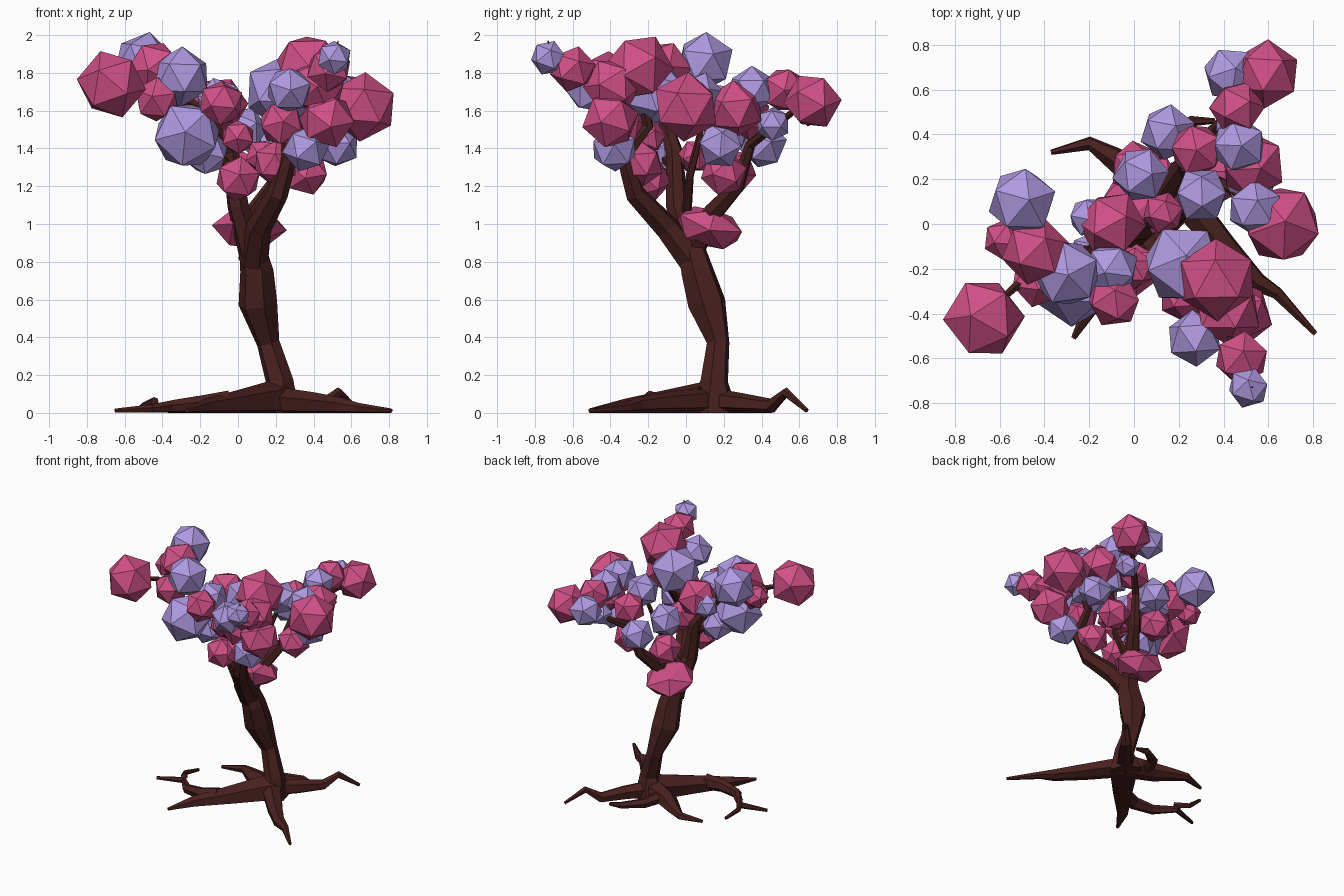
import bpy
import bmesh
import random
from math import cos, sin, tau
from mathutils import Euler, Vector

random.seed(7)

default_cube = bpy.data.objects.get("Cube")
if default_cube:
    bpy.data.objects.remove(default_cube, do_unlink=True)


def make_material(name, *rgb):
    material = bpy.data.materials.new(name)
    material.use_nodes = True
    colour = (*rgb, 1)
    material.diffuse_color = colour
    shader = next(n for n in material.node_tree.nodes if n.type == "BSDF_PRINCIPLED")
    shader.inputs["Base Color"].default_value = colour
    shader.inputs["Roughness"].default_value = 1
    return material


bark = make_material("dark_bark", .066, .015, .014)
pink = make_material("pink_leaves", .63, .08, .24)
lavender = make_material("lavender_leaves", .43, .32, .75)


def finish_object(name, bm, material):
    bmesh.ops.recalc_face_normals(bm, faces=bm.faces)
    mesh = bpy.data.meshes.new(name)
    bm.to_mesh(mesh)
    bm.free()
    mesh.materials.append(material)
    obj = bpy.data.objects.new(name, mesh)
    bpy.context.collection.objects.link(obj)
    return obj


def taper(start, end, count):
    """Evenly spaced values from start to end."""
    return [start + (end - start) * step / (count - 1) for step in range(count)]


def limb(name, radii, *path, sides=6):
    """Flat-sided limb; radii is a (start, end) taper or one value per point."""
    bm = bmesh.new()
    points = [Vector(point) for point in path]
    if len(radii) < len(points):
        radii = taper(*radii, len(points))
    rings = []
    across = (points[1] - points[0]).orthogonal()
    for index, (point, radius) in enumerate(zip(points, radii)):
        before = points[max(index - 1, 0)]
        after = points[min(index + 1, len(points) - 1)]
        along = (after - before).normalized()
        # carry the previous frame forward so the limb does not twist
        across = (across - along * across.dot(along)).normalized()
        other = along.cross(across)
        ring = []
        for side in range(sides):
            angle = tau * side / sides
            corner = point + (across * cos(angle) + other * sin(angle)) * radius
            corner.z = max(corner.z, 0)
            ring.append(bm.verts.new(corner))
        rings.append(ring)
    for lower, upper in zip(rings, rings[1:]):
        for side in range(sides):
            following = (side + 1) % sides
            bm.faces.new((lower[side], lower[following], upper[following], upper[side]))
    bm.faces.new(rings[0])
    bm.faces.new(rings[-1])
    return finish_object(name, bm, bark)


def root(name, radius, *plan, lift=0):
    """Root sinking gently along a ground plan; lift raises its last bend."""
    heights = taper(.06, .012, len(plan))
    heights[-2] += lift
    path = [(x, y, z) for (x, y), z in zip(plan, heights)]
    return limb(name, (radius, .012), *path)


def leaf_clump(name, material, centre, radius, squash=1, tilt=0):
    """Faceted twenty-sided ball of leaves, turned at random."""
    bm = bmesh.new()
    bmesh.ops.create_icosphere(bm, subdivisions=1, radius=radius)
    turn = Euler([random.uniform(0, tau) for _ in "xyz"])
    bmesh.ops.rotate(bm, verts=bm.verts, matrix=turn.to_matrix())
    bmesh.ops.scale(bm, verts=bm.verts, vec=(1, 1, squash))
    clump = finish_object(name, bm, material)
    clump.location = centre
    clump.rotation_euler.x = tilt


def leaf_clumps(name, material, radius, *centres):
    for number, centre in enumerate(centres, start=1):
        leaf_clump(f"{name}_leaf_clump_{number}", material, centre, radius)


# Trunk, leaning and swelling on its way up
limb("trunk", (.13, .075, .062, .105, .09, .06),
     (.2, .15, 0), (.22, .15, .17), (.16, .17, .37), (.105, .11, .58), (.1, .06, .75), (.06, .01, .96))

# Main branches
limb("front_branch", (.08, .02), (.08, .04, .8), (.11, -.1, .98), (.21, -.27, 1.16),
     (.27, -.33, 1.36), (.27, -.2, 1.52), (.32, -.25, 1.75))
limb("side_branch", (.07, .012), (.07, .02, .85), (0, -.05, 1.1), (-.04, -.06, 1.38),
     (-.2, -.13, 1.6), (-.42, -.12, 1.76), (-.5, .1, 1.85))
limb("back_branch", (.07, .015), (.07, .03, .86), (.14, .15, 1.07), (.22, .27, 1.2),
     (.27, .34, 1.42), (.57, .64, 1.65))

# Twigs carrying the outer clumps
limb("far_side_twig", (.03, .01), (-.2, -.13, 1.6), (-.53, -.28, 1.72), (-.66, -.4, 1.74), sides=5)
limb("low_side_twig", (.03, .01), (-.03, -.06, 1.3), (-.27, -.27, 1.48), sides=5)
limb("outer_twig", (.035, .015), (.21, .25, 1.18), (.4, .18, 1.42), (.62, .02, 1.6), sides=5)
limb("inner_twig", (.03, .015), (.03, 0, 1.02), (.2, .02, 1.25), (.3, .1, 1.58), sides=5)
limb("top_twig", (.02, .003), (.32, -.25, 1.7), (.47, -.6, 1.81), (.51, -.72, 1.88),
     (.53, -.73, 1.97), sides=5)

# Roots spreading over the ground
root("thick_root", .115, (.2, .13), (.02, -.1), (-.17, -.33), (-.27, -.51))
root("front_root", .08, (.2, .14), (.4, -.1), (.55, -.26), (.64, -.31), (.81, -.49))
root("raised_root", .07, (.2, .15), (.34, .3), (.45, .45), (.53, .53), (.64, .64), lift=.085)
root("back_root", .09, (.2, .15), (0, .23), (-.1, .3), (-.2, .36), (-.37, .32))
root("forked_root", .06, (-.05, -.18), (-.18, -.21), (-.33, -.18), (-.45, -.05), (-.65, -.11))
root("root_fork", .025, (-.44, -.06), (-.5, .04), (-.48, .18))
root("small_root", .05, (.06, .2), (.12, .36), (.26, .46), (.36, .46))

# Flattened clump low on the back of the trunk
leaf_clump("trunk_leaf_clump", pink, (.06, .12, .98), .2, squash=.58, tilt=-.25)

# Pink leaf clumps, by size
leaf_clumps("small_pink", pink, .095, (-.58, -.07, 1.74), (0, -.2, 1.46), (.13, .05, 1.36))
leaf_clumps("medium_pink", pink, .125, (-.43, -.25, 1.66), (-.09, -.34, 1.64), (0, -.2, 1.24),
            (.48, -.6, 1.82), (.2, -.24, 1.32), (.01, .25, 1.28), (.28, .33, 1.57),
            (.46, .52, 1.71), (.36, .2, 1.27), (.23, -.32, 1.53))
leaf_clumps("large_pink", pink, .155, (-.44, -.12, 1.82), (-.1, 0, 1.63), (.42, -.39, 1.73),
            (.47, -.4, 1.55), (.53, .26, 1.61), (.59, .67, 1.65))
leaf_clumps("huge_pink", pink, .185, (-.67, -.42, 1.74), (.37, -.25, 1.83), (.66, 0, 1.62))

# Lavender leaf clumps, by size
leaf_clumps("small_lavender", lavender, .095, (-.2, .03, 1.6), (.51, -.73, 1.88),
            (.45, .46, 1.53))
leaf_clumps("medium_lavender", lavender, .128, (-.1, -.2, 1.65), (-.17, -.15, 1.38),
            (.27, -.51, 1.71), (.36, -.38, 1.4), (.03, .22, 1.5), (.15, .41, 1.42),
            (.47, .35, 1.71), (.54, .07, 1.68), (.3, .13, 1.63), (.52, .18, 1.42),
            (.43, .67, 1.64))
leaf_clumps("large_lavender", lavender, .16, (-.5, .1, 1.86), (-.3, -.22, 1.78))
leaf_clumps("huge_lavender", lavender, .19, (-.27, -.27, 1.47), (.22, -.18, 1.7))
